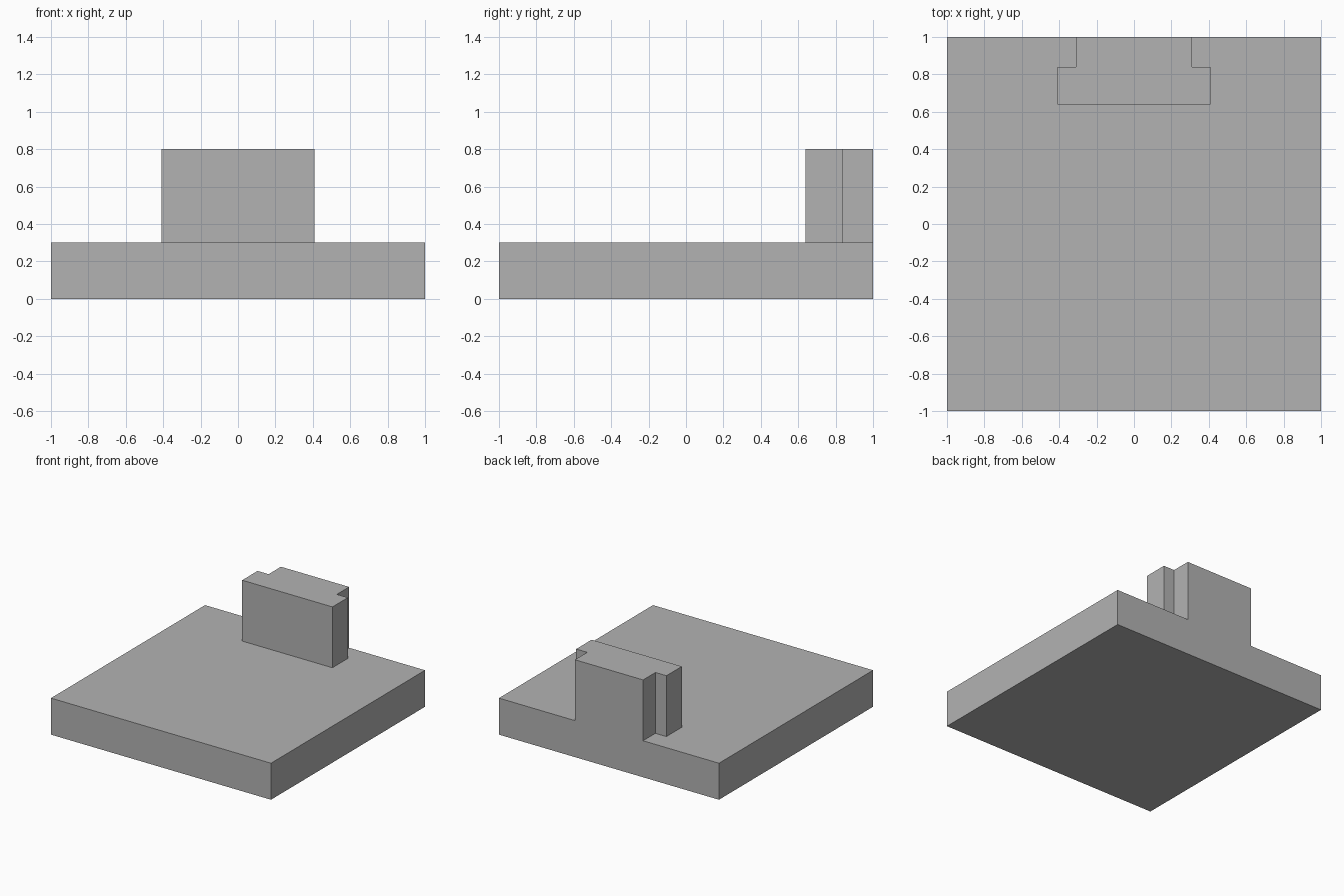
import bpy
import bmesh

cube = bpy.data.objects.get("Cube")
if cube:
    bpy.data.objects.remove(cube, do_unlink=True)

# Single plain grey
grey = bpy.data.materials.new("plain_grey")
grey.use_nodes = True
colour = (0.45, 0.45, 0.45, 1)
grey.diffuse_color = colour
grey.node_tree.nodes["Principled BSDF"].inputs["Base Color"].default_value = colour


def prism(name, half_outline, bottom, top):
    """Extrude an outline, mirrored across x = 0, from bottom to top."""
    outline = half_outline + [(-x, y) for x, y in reversed(half_outline)]
    bm = bmesh.new()
    face = bm.faces.new([bm.verts.new((x, y, bottom)) for x, y in outline])
    result = bmesh.ops.extrude_face_region(bm, geom=[face], use_keep_orig=True)
    raised = [v for v in result["geom"] if isinstance(v, bmesh.types.BMVert)]
    bmesh.ops.translate(bm, verts=raised, vec=(0, 0, top - bottom))
    bmesh.ops.recalc_face_normals(bm, faces=bm.faces[:])
    mesh = bpy.data.meshes.new(name)
    bm.to_mesh(mesh)
    bm.free()
    mesh.materials.append(grey)
    obj = bpy.data.objects.new(name, mesh)
    bpy.context.collection.objects.link(obj)
    return obj


# Square slab
prism("base_slab", [(1, -1), (1, 1)], 0, 0.3)

# T-shaped upright, flush with the back edge of the slab
prism("tee_upright", [(0.41, 0.64), (0.41, 0.84), (0.31, 0.84), (0.31, 1)], 0.3, 0.8)
